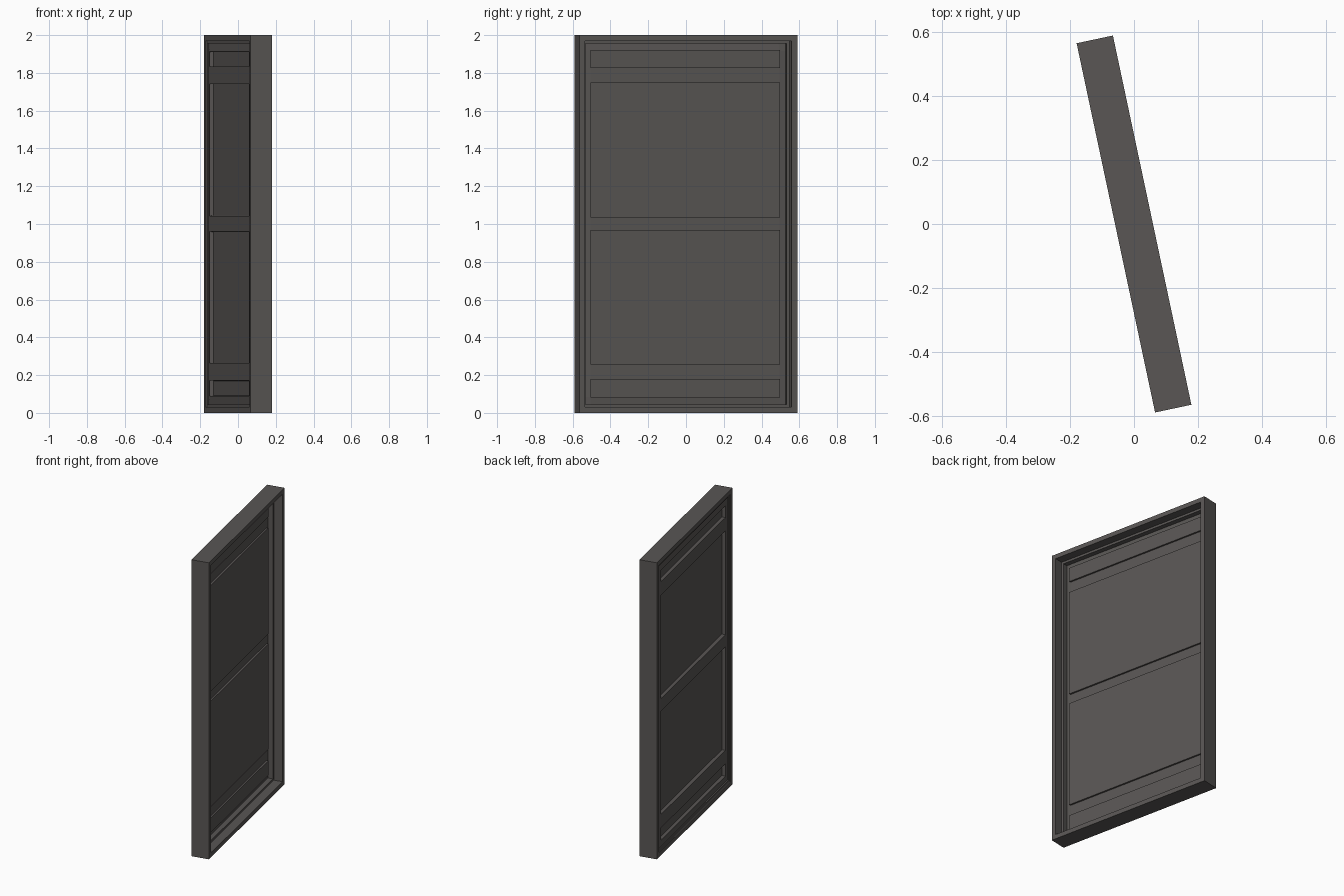
import bpy, bmesh, math

if "Cube" in bpy.data.objects:
    bpy.data.objects.remove(bpy.data.objects["Cube"])

HALF_W, HEIGHT = 0.59, 2.0
TURN = math.radians(12)          # the whole door stands slightly turned

grey = bpy.data.materials.new("dark warm grey")
grey.diffuse_color = (0.10, 0.093, 0.089, 1)
grey.use_nodes = True
grey.node_tree.nodes["Principled BSDF"].inputs["Base Color"].default_value = grey.diffuse_color


def finish(name, bm):
    bmesh.ops.recalc_face_normals(bm, faces=bm.faces)
    me = bpy.data.meshes.new(name)
    bm.to_mesh(me)
    bm.free()
    me.materials.append(grey)
    ob = bpy.data.objects.new(name, me)
    bpy.context.collection.objects.link(ob)
    ob.rotation_euler.z = TURN
    return ob


# outer frame: stepped profile (inset from edge, depth) swept round the rectangle
profile = [(0, -0.058), (0, 0.058), (0.03, 0.058), (0.03, 0.0),
           (0.045, 0.0), (0.045, -0.05), (0.03, -0.05), (0.03, -0.058)]
bm = bmesh.new()
loops = []
for sy, sz in ((-1, -1), (1, -1), (1, 1), (-1, 1)):
    loops.append([bm.verts.new((d, sy * (HALF_W - i), HEIGHT / 2 + sz * (HEIGHT / 2 - i)))
                  for i, d in profile])
n = len(profile)
for c in range(4):
    a, b = loops[c], loops[(c + 1) % 4]
    for k in range(n):
        bm.faces.new((a[k], a[(k + 1) % n], b[(k + 1) % n], b[k]))
finish("door_frame", bm)

# door leaf: thin sheet with four panels pressed out towards +x
ys = [-0.55, -0.508, 0.508, 0.55]
zs = [0.04, 0.086, 0.175, 0.26, 0.963, 1.04, 1.745, 1.83, 1.915, 1.96]
bm = bmesh.new()
grid = [[bm.verts.new((-0.038, y, z)) for y in ys] for z in zs]
panels = []
for r in range(len(zs) - 1):
    for c in range(3):
        f = bm.faces.new((grid[r][c], grid[r][c + 1], grid[r + 1][c + 1], grid[r + 1][c]))
        if c == 1 and r % 2 == 1:
            panels.append(f)
for f in panels:
    top = bmesh.ops.extrude_discrete_faces(bm, faces=[f])["faces"][0]
    for v in top.verts:
        v.co.x += 0.018
leaf = finish("door_leaf", bm)
mod = leaf.modifiers.new("thickness", 'SOLIDIFY')
mod.thickness = 0.01
mod.offset = 0
mod.use_even_offset = True
